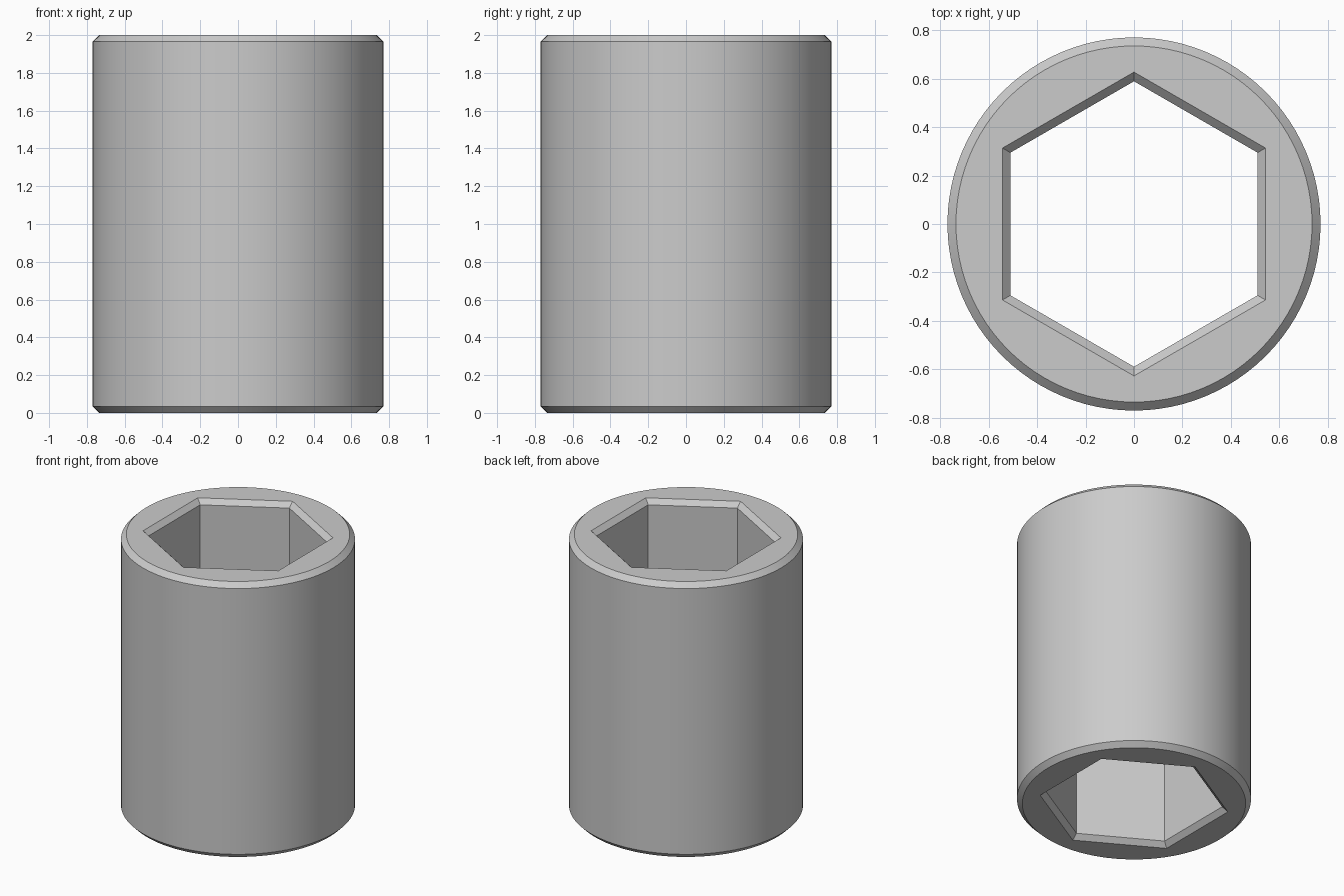
import bpy
import bmesh
import math

default = bpy.data.objects.get("Cube")
if default:
    bpy.data.objects.remove(default, do_unlink=True)

HEIGHT, CHAMFER = 2.0, 0.035
OUTER_R, HEX_R = 0.77, 0.589

# Plain steel grey
steel = bpy.data.materials.new("steel grey")
steel.use_nodes = True
colour = (0.6, 0.6, 0.6, 1)
steel.diffuse_color = colour
steel.node_tree.nodes["Principled BSDF"].inputs["Base Color"].default_value = colour

bm = bmesh.new()


def ring(radius, z, sides):
    """Closed loop of vertices, with a corner on the y axis."""
    return [bm.verts.new((radius * math.sin(math.tau * i / sides),
                          radius * math.cos(math.tau * i / sides), z))
            for i in range(sides)]


def loop_edges(loop):
    return [bm.edges.get((v, loop[i - 1])) for i, v in enumerate(loop)]


def wall(sides, levels):
    """Stack of rings joined by quads; returns the end loops' edges."""
    rings = [ring(r, z, sides) for r, z in levels]
    for a, b in zip(rings, rings[1:]):
        for i in range(sides):
            bm.faces.new((a[i - 1], a[i], b[i], b[i - 1]))
    return loop_edges(rings[0]), loop_edges(rings[-1])


def levels(radius, end_radius):
    return [(end_radius, 0), (radius, CHAMFER),
            (radius, HEIGHT - CHAMFER), (end_radius, HEIGHT)]


# Round outside with bevelled rims, and flared hexagonal bore
outside = wall(96, levels(OUTER_R, OUTER_R - CHAMFER))
bore = wall(6, levels(HEX_R, HEX_R + 0.038))

# Flat end faces between the round rim and the hexagon
for rim, hexagon in zip(outside, bore):
    bmesh.ops.triangle_fill(bm, edges=rim + hexagon, use_beauty=True)

bmesh.ops.recalc_face_normals(bm, faces=bm.faces[:])
mesh = bpy.data.meshes.new("hex_sleeve")
bm.to_mesh(mesh)
bm.free()
mesh.materials.append(steel)

sleeve = bpy.data.objects.new("hex_sleeve", mesh)
bpy.context.collection.objects.link(sleeve)
bpy.ops.object.select_all(action="DESELECT")
sleeve.select_set(True)
bpy.context.view_layer.objects.active = sleeve
bpy.ops.object.shade_smooth_by_angle(angle=math.radians(25))
